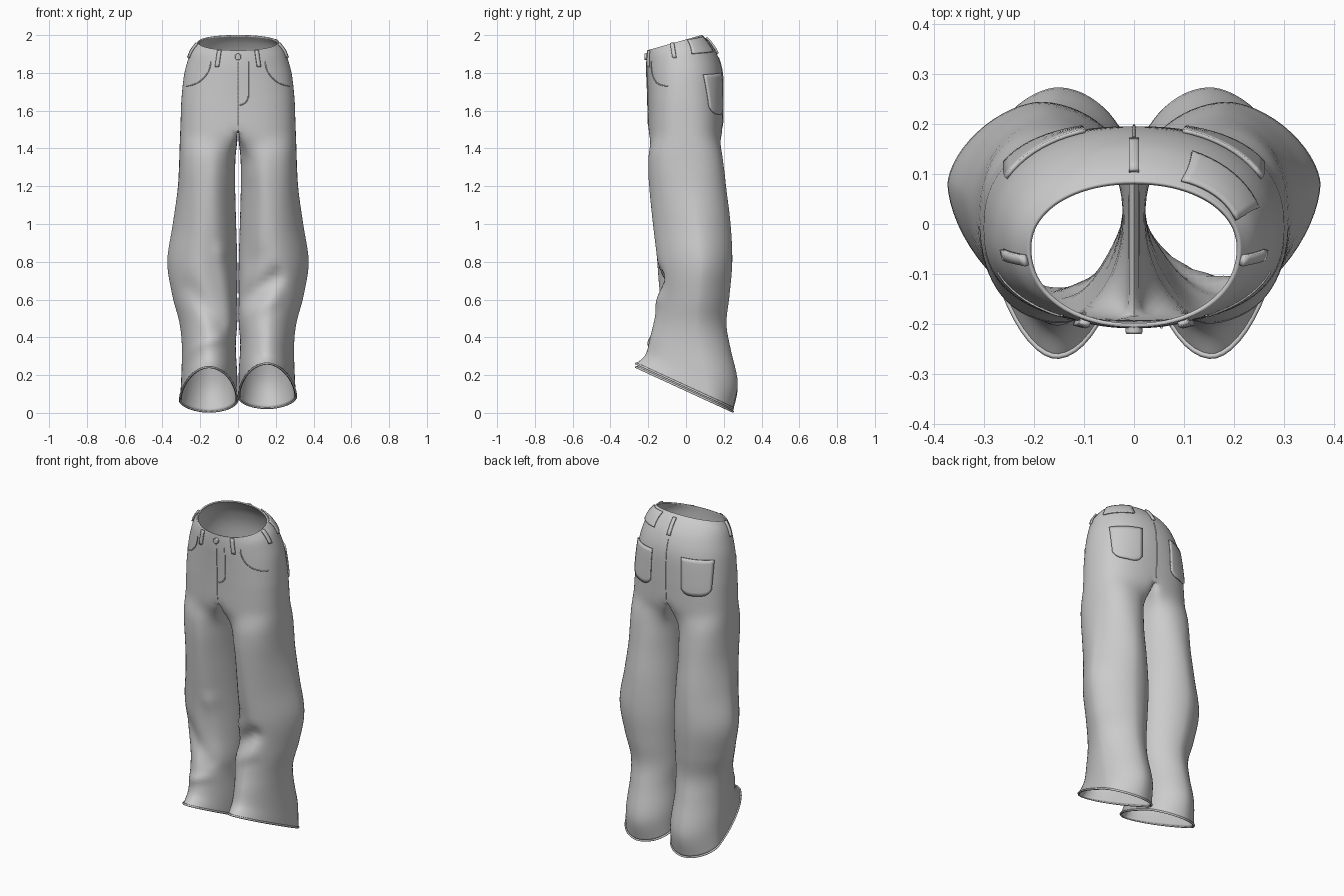
import bpy, bmesh, math
from mathutils import Vector
from mathutils.bvhtree import BVHTree

cube = bpy.data.objects.get("Cube")
if cube:
    bpy.data.objects.remove(cube)

denim = bpy.data.materials.new("grey denim")
denim.use_nodes = True
GREY = (0.6, 0.6, 0.6, 1)
denim.diffuse_color = GREY
denim.node_tree.nodes["Principled BSDF"].inputs["Base Color"].default_value = GREY

# Cross-sections: height, inner x, outer x, front y, back y, y where widest, tilt
KEYS = [
    (1.96, 0, .212, -.207, .085, -.05, .28),
    (1.92, 0, .245, -.209, .125, -.04, .25),
    (1.86, 0, .268, -.209, .165, -.03, .2),
    (1.78, 0, .287, -.206, .192, -.02, .1),
    (1.65, 0, .3, -.202, .196, -.01, 0),
    (1.5, 0, .306, -.2, .194, 0, 0),
    (1.4, .012, .31, -.197, .192, .01, 0),
    (1.2, .015, .318, -.188, .212, .03, 0),
    (1, .01, .345, -.172, .236, .06, 0),
    (.8, .004, .374, -.152, .245, .08, 0),
    (.62, .004, .347, -.145, .23, .07, 0),
    (.48, .004, .31, -.168, .214, .06, -.05),
    (.36, .012, .297, -.19, .237, .07, -.15),
    (.22, .004, .3, -.215, .274, .1, -.3),
    (.125, .004, .307, -.265, .248, .12, -.46)]
CROTCH, STEPS, OUTER, INNER = 5, 6, 44, 16

# Cloth folds on the front of each leg: start (x, z), end (x, z), width, push in y
FOLDS = {
    1: [((.14, 1.35), (.11, .9), .05, -.01), ((.04, 1.2), (.04, .8), .04, .015),
        ((.03, .6), (.2, .72), .045, .034), ((.04, .52), (.2, .6), .04, -.012)],
    -1: [((.13, 1.35), (.09, .85), .05, -.01), ((.09, .85), (.03, .47), .035, -.016),
         ((.26, .66), (.09, .47), .05, .016), ((.27, .29), (.1, .36), .03, -.01)]}


def catmull(a, b, c, d, t):
    return b + t / 2 * (c - a + t * (2 * a - 5 * b + 4 * c - d + t * (3 * (b - c) + d - a)))


def sections():
    last = len(KEYS) - 1
    for i in range(last):
        four = [KEYS[min(max(i + k, 0), last)] for k in (-1, 0, 1, 2)]
        for s in range(STEPS):
            yield [catmull(*column, s / STEPS) for column in zip(*four)]
    yield list(KEYS[last])


def smoothstep(t):
    t = min(max(t, 0), 1)
    return t * t * (3 - 2 * t)


def oval(angle, cx, rx, yf, yw, yb, power):
    """Egg-shaped section that is widest at yw."""
    c, s = math.cos(angle), math.sin(angle)
    reach = yb - yw if s > 0 else yw - yf
    return (cx + rx * math.copysign(abs(c) ** power, c),
            yw + reach * math.copysign(abs(s) ** power, s))


def fold_push(x, z, side):
    total, p = 0, Vector((x, z))
    for start, end, width, push in FOLDS[side]:
        a, b = Vector(start), Vector(end)
        t = min(max((p - a).dot(b - a) / (b - a).length_squared, 0), 1)
        total += push * math.exp(-((p - a.lerp(b, t)).length / width) ** 2)
    return total


def ring(section, side, is_leg, full):
    """One half-body ring: the outer arc, then the inner thigh arc."""
    z, xi, xo, yf, yb, yw, tilt = section
    cy = (yf + yb) / 2
    w = smoothstep((KEYS[CROTCH][0] - z) / .16) if is_leg else 0
    hip_power = .95 - .15 * smoothstep((1.9 - z) / .4)
    # legs turn more pointed towards the knee, then rounder at the hem
    leg_power = .88 + .34 * smoothstep((1.4 - z) / .5) - .1 * smoothstep((.55 - z) / .35)
    thigh_power = .92 + .13 * smoothstep((1.4 - z) / .3)
    points = []
    for k in range(OUTER + (INNER if full else 1)):
        if k <= OUTER:
            s = k / OUTER
            hip = oval((s - .5) * math.pi, 0, xo, yf, yw, yb, hip_power)
            if k in (0, OUTER):
                hip = (0, hip[1])
            angle = (s - .5) * math.pi * 1.5
        else:
            s = (k - OUTER) / INNER
            hip = (0, yb + (yf - yb) * s)
            angle = (.75 + s / 2) * math.pi
        power = leg_power if math.cos(angle) > 0 else thigh_power
        leg = oval(angle, (xi + xo) / 2, (xo - xi) / 2, yf, yw, yb, power)
        x = hip[0] + (leg[0] - hip[0]) * w
        y = hip[1] + (leg[1] - hip[1]) * w
        if is_leg:
            x = max(x, .003)
            front = min(max((cy - y) / (cy - yf), 0), 1)
            y += fold_push(x, z, side) * front * w
        lift = .02 * min(max((.5 - z) / .4, 0), 1) if side > 0 else 0
        points.append(Vector((side * x, y, z + tilt * (y - cy) + lift)))
    return points


def finish(obj, angle=50):
    obj.data.materials.append(denim)
    bpy.ops.object.select_all(action="DESELECT")
    obj.select_set(True)
    bpy.context.view_layer.objects.active = obj
    bpy.ops.object.shade_smooth_by_angle(angle=math.radians(angle))


def mesh_object(name, bm):
    mesh = bpy.data.meshes.new(name)
    bm.to_mesh(mesh)
    obj = bpy.data.objects.new(name, mesh)
    bpy.context.collection.objects.link(obj)
    return obj


def solidify(obj, thickness, offset):
    mod = obj.modifiers.new("thickness", "SOLIDIFY")
    mod.thickness, mod.offset = thickness, offset


def tube(name, points, radius, closed=False):
    curve = bpy.data.curves.new(name, "CURVE")
    curve.dimensions = "3D"
    curve.bevel_depth, curve.bevel_resolution = radius, 1
    curve.use_fill_caps = True
    spline = curve.splines.new("POLY")
    spline.points.add(len(points) - 1)
    for target, p in zip(spline.points, points):
        target.co = (*p, 1)
    spline.use_cyclic_u = closed
    curve.materials.append(denim)
    bpy.context.collection.objects.link(bpy.data.objects.new(name, curve))


# Trouser shell: two mirrored lofts welded along the centre seam
bm = bmesh.new()
crotch_row = CROTCH * STEPS
hems = {}
for side in (1, -1):
    rows = []
    for i, section in enumerate(sections()):
        points = ring(section, side, i > crotch_row, i >= crotch_row)
        rows.append([bm.verts.new(p) for p in points])
    hems[side] = points
    for i, (up, low) in enumerate(zip(rows, rows[1:])):
        count = len(up) if i >= crotch_row else OUTER
        for k in range(count):
            n = (k + 1) % len(up)
            face = (up[k], low[k], low[n], up[n])
            bm.faces.new(face if side > 0 else face[::-1])
bmesh.ops.remove_doubles(bm, verts=bm.verts, dist=.00005)
blend = [v for v in bm.verts if 1.3 < v.co.z < 1.62]
for _ in range(4):
    bmesh.ops.smooth_vert(bm, verts=blend, factor=.5, use_axis_x=True, use_axis_y=True, use_axis_z=True)
bm.normal_update()
surface = BVHTree.FromBMesh(bm)
shell = mesh_object("trouser_shell", bm)
bm.free()
finish(shell)
solidify(shell, .008, -1)

# Rolled hems
for side, name in ((1, "left"), (-1, "right")):
    tube(name + "_hem", hems[side], .006, True)


def on_surface(angle, u, z, gap=.001):
    """Point on the shell seen from a compass angle (0 = front), u sideways."""
    a = math.radians(angle)
    out = Vector((math.sin(a), -math.cos(a), 0))
    right = Vector((math.cos(a), math.sin(a), 0))
    # step down past the rim until the near wall is met
    for drop in range(30):
        start = out * 2 + right * u + Vector((0, 0, z - drop * .003))
        hit = surface.ray_cast(start, -out)[0]
        if hit and hit.dot(out) > 0:
            break
    return hit + out * gap


def plate(name, angle, top, bottom, thickness=.008, rounding=0, nu=10, nv=10):
    """Cloth patch laid on the shell; top and bottom are (u, z) edge ends."""
    bm = bmesh.new()
    grid = []
    for j in range(nv + 1):
        v, line = j / nv, []
        for i in range(nu + 1):
            s = i / nu
            t = Vector(top[0]).lerp(Vector(top[1]), s)
            b = Vector(bottom[0]).lerp(Vector(bottom[1]), s)
            b.y += rounding * abs(2 * s - 1) ** 4
            p = b.lerp(t, v)
            line.append(bm.verts.new(on_surface(angle, p.x, p.y)))
        grid.append(line)
    for low, up in zip(grid, grid[1:]):
        for i in range(nu):
            bm.faces.new((low[i], low[i + 1], up[i + 1], up[i]))
    obj = mesh_object(name, bm)
    bm.free()
    finish(obj, 40)
    solidify(obj, thickness, 1)


def loop(name, angle, u_top, z_top, u_low, z_low, half=.01):
    plate(name, angle, ((u_top - half, z_top), (u_top + half, z_top)),
          ((u_low - half, z_low), (u_low + half, z_low)), .01, 0, 2, 6)


def seam(name, angle, path, radius=.003):
    tube(name, [on_surface(angle, u, z) for u, z in path], radius)


def arc(cx, cz, rx, rz, start, end, n=14):
    angles = [math.radians(start + (end - start) * i / n) for i in range(n + 1)]
    return [(cx + rx * math.cos(a), cz + rz * math.sin(a)) for a in angles]


# Paired pockets and belt loops
for side, name in ((1, "left"), (-1, "right")):
    edges = [((-.175, 1.79), (.008, 1.8)), ((-.163, 1.585), (.005, 1.575))]
    if side < 0:
        edges = [[(-u, z) for u, z in reversed(edge)] for edge in edges]
    plate(name + "_back_pocket", side * 150, *edges, rounding=.035)
    seam(name + "_front_pocket", 0,
         [(side * u, z) for u, z in arc(.285, 1.86, .14, .13, 180, 265)])
    loop(name + "_front_belt_loop", 0, side * .097, 1.918, side * .11, 1.83)
    loop(name + "_side_belt_loop", side * 90, side * -.072, 1.955, side * -.06, 1.88)
loop("back_belt_loop", 180, 0, 1.985, 0, 1.9)

# Waist patch on the left rear
plate("waist_patch", 130, ((-.125, 1.972), (.005, 1.988)), ((-.135, 1.9), (.035, 1.91)), .007)

# Fly stitching and centre seams
seam("fly_stitching", 0,
     [(.055, 1.86 - .015 * i) for i in range(12)] + arc(.005, 1.68, .05, .05, 0, -90))
seam("front_seam", 0, [(0, 1.86 - .02 * i) for i in range(18)])
seam("back_seam", 180, [(0, 1.88 - .02 * i) for i in range(19)])

# Waist button
bpy.ops.mesh.primitive_cylinder_add(vertices=24, radius=.017, depth=.016,
                                    location=on_surface(0, 0, 1.885, .004),
                                    rotation=(math.radians(90), 0, 0))
button = bpy.context.object
button.name = "waist_button"
bevel = button.modifiers.new("soft edge", "BEVEL")
bevel.width, bevel.segments = .004, 2
finish(button)
